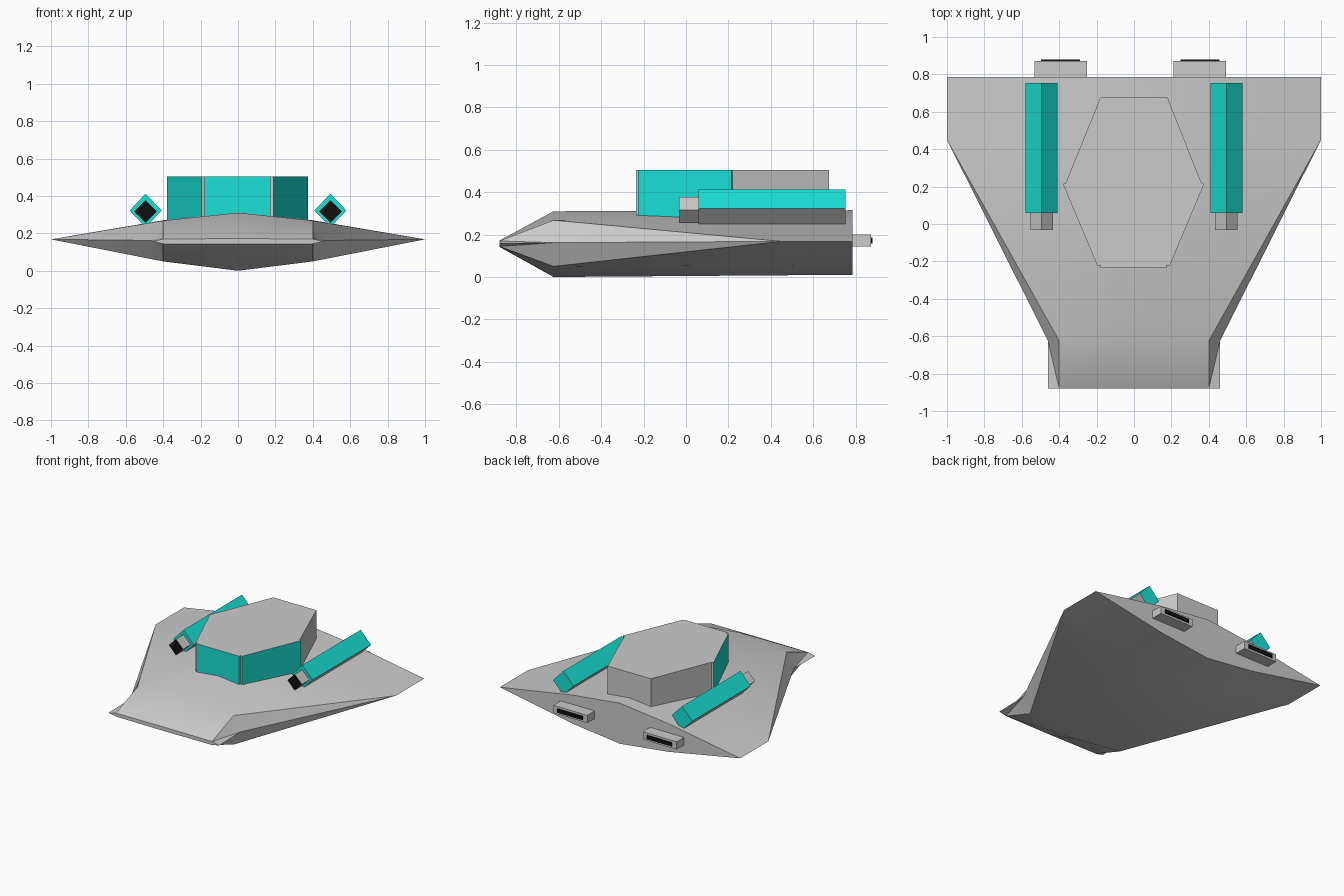
import bpy, bmesh, math
from mathutils import Vector

if "Cube" in bpy.data.objects:
    bpy.data.objects.remove(bpy.data.objects["Cube"])


def material(name, rgb):
    m = bpy.data.materials.new(name)
    m.diffuse_color = (*rgb, 1)
    m.use_nodes = True
    m.node_tree.nodes["Principled BSDF"].inputs["Base Color"].default_value = m.diffuse_color
    return m


teal = material("teal", (0.01, 0.75, 0.68))
black = material("black", (0.005, 0.005, 0.005))


def finish(name, bm, mats=()):
    bmesh.ops.recalc_face_normals(bm, faces=bm.faces)
    me = bpy.data.meshes.new(name)
    bm.to_mesh(me)
    bm.free()
    for m in mats:
        me.materials.append(m)
    ob = bpy.data.objects.new(name, me)
    bpy.context.collection.objects.link(ob)
    return ob


def prism(profile, axis_vec, place):
    """Extrude a 2D outline along axis_vec; place maps (u, v) to 3D."""
    bm = bmesh.new()
    face = bm.faces.new([bm.verts.new(place(u, v)) for u, v in profile])
    r = bmesh.ops.extrude_face_region(bm, geom=[face])
    for v in r["geom"]:
        if isinstance(v, bmesh.types.BMVert):
            v.co += Vector(axis_vec)
    bmesh.ops.recalc_face_normals(bm, faces=bm.faces)
    bm.normal_update()
    return bm


# Hull: loft of eight-sided sections
# each: y, half width, edge z, ridge top, shoulder top, shoulder bottom, keel
sections = [
    (-0.88, 0.46, 0.157, 0.172, 0.17, 0.144, 0.142),
    (-0.625, 0.46, 0.162, 0.31, 0.268, 0.05, 0.0),
    (0.45, 1.0, 0.168, 0.313, 0.27, 0.055, 0.008),
    (0.785, 1.0, 0.168, 0.315, 0.27, 0.057, 0.01),
]
bm = bmesh.new()
rings = []
for y, w, ze, zt, zs, zb, zk in sections:
    pts = [(0, zt), (0.4, zs), (w, ze), (0.4, zb), (0, zk), (-0.4, zb), (-w, ze), (-0.4, zs)]
    rings.append([bm.verts.new((x, y, z)) for x, z in pts])
for a, b in zip(rings, rings[1:]):
    for i in range(8):
        j = (i + 1) % 8
        if i in (1, 5):      # split from the shoulder to the wing corner
            tris = ((a[i], a[j], b[j]), (a[i], b[j], b[i]))
        elif i in (2, 6):
            tris = ((a[i], a[j], b[i]), (a[j], b[j], b[i]))
        else:
            tris = ((a[i], a[j], b[j], b[i]),)
        if i == 5:
            tris = ((a[j], a[i], b[i]), (a[j], b[i], b[j]))
            tris = ((a[i], a[j], b[j]), (a[i], b[j], b[i]))
        for t in tris:
            bm.faces.new(t)
bm.faces.new(rings[0])
bm.faces.new(rings[-1])
hull = finish("hull", bm)
bpy.context.view_layer.objects.active = hull
hull.select_set(True)
bpy.ops.object.shade_smooth_by_angle(angle=math.radians(30))
hull.select_set(False)

# Cabin: hexagonal block with raised teal window panels on the front sides
outline = [(-0.18, -0.22), (0.175, -0.22), (0.36, 0.22), (0.18, 0.675), (-0.18, 0.675), (-0.365, 0.22)]
bm = prism(outline, (0, 0, 0.265), lambda x, y: (x, y, 0.24))
front = [f for f in bm.faces if f.normal.y < -0.2]
panels = bmesh.ops.extrude_discrete_faces(bm, faces=front)["faces"]
for f in panels:
    n = f.normal.copy()
    for v in f.verts:
        v.co += n * 0.016
    f.material_index = 1
finish("cabin", bm, (None, teal))


def diamond(r):
    return [(0, -r), (r, 0), (0, r), (-r, 0)]


def box(name, cx, cz, w, h, y0, y1, mats=()):
    prof = [(-w / 2, -h / 2), (w / 2, -h / 2), (w / 2, h / 2), (-w / 2, h / 2)]
    return finish(name, prism(prof, (0, y1 - y0, 0), lambda u, v: (cx + u, y0, cz + v)), mats)


for side, label in ((-1, "left"), (1, "right")):
    gx, gz = side * 0.494, 0.322

    # Gun housing: diamond bar, teal except for the underside
    bm = prism(diamond(0.09), (0, 0.695, 0), lambda u, v: (gx + u * 0.95, 0.058, gz + v))
    for f in bm.faces:
        f.material_index = 0 if f.normal.z < -0.1 else 1
    finish(label + "_gun_housing", bm, (None, teal))

    # Gun barrel with a black muzzle
    bm = prism(diamond(0.06), (0, 0.2, 0), lambda u, v: (gx + u, -0.032, gz - 0.005 + v))
    for f in bm.faces:
        f.material_index = 1 if f.normal.y < -0.9 else 0
    finish(label + "_gun_barrel", bm, (None, black))

    # Engine block and black exhaust slot
    ex = -0.392 if side < 0 else 0.352
    box(label + "_engine", ex, 0.172, 0.282, 0.058, 0.70, 0.872)
    box(label + "_exhaust", ex, 0.172, 0.208, 0.028, 0.86, 0.88, (black,))
